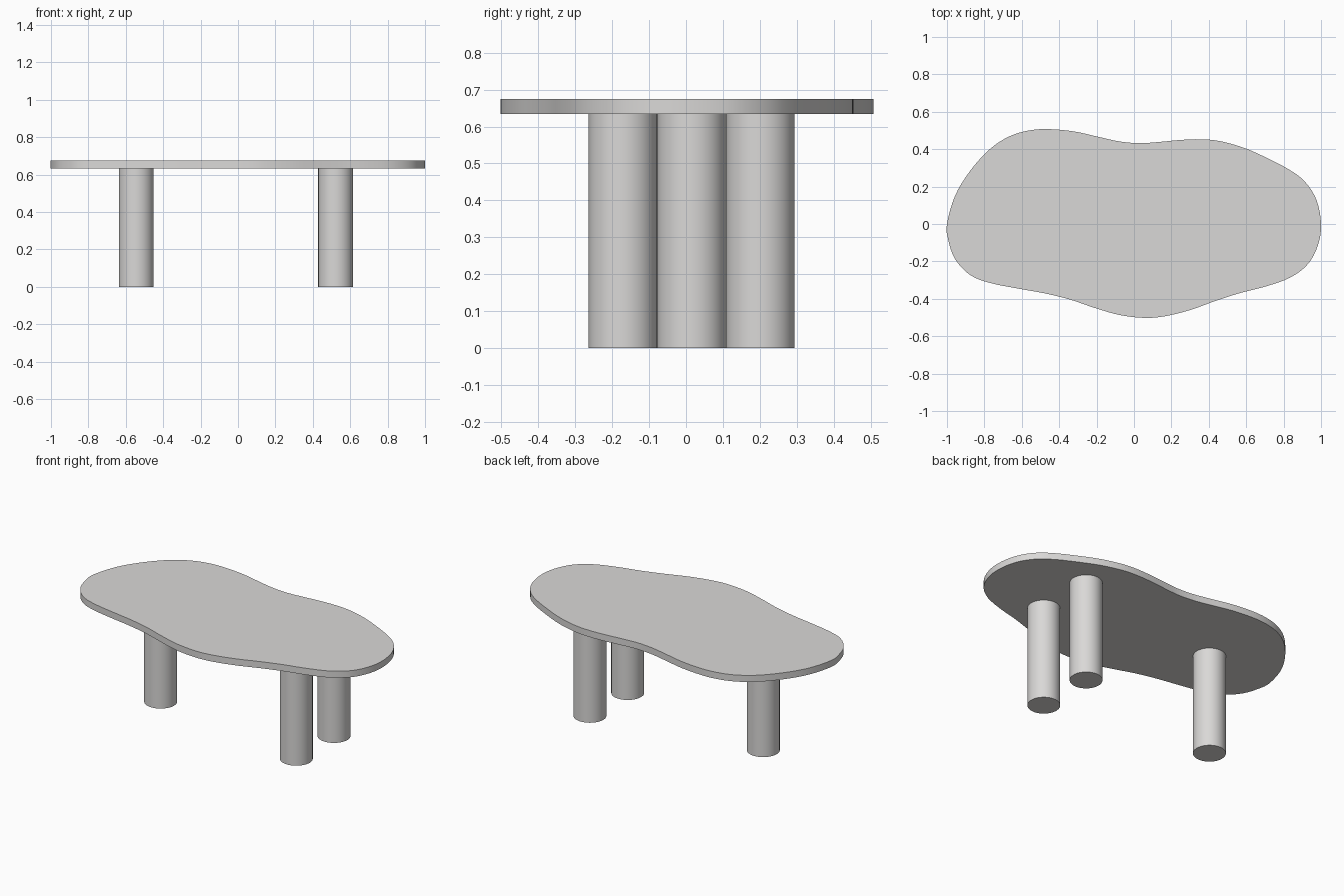
import bpy, bmesh
from mathutils import Vector

if "Cube" in bpy.data.objects:
    bpy.data.objects.remove(bpy.data.objects["Cube"])

mat = bpy.data.materials.new("warm light grey")
mat.diffuse_color = (0.70, 0.69, 0.68, 1)
mat.use_nodes = True
mat.node_tree.nodes["Principled BSDF"].inputs["Base Color"].default_value = mat.diffuse_color

TOP, UNDER = 0.675, 0.634

# Freeform outline of the table top, clockwise from the left end
OUTLINE = [(-1.0, 0.0), (-0.957, 0.15), (-0.877, 0.283), (-0.77, 0.401),
           (-0.663, 0.47), (-0.556, 0.501), (-0.45, 0.507), (-0.316, 0.494),
           (-0.182, 0.464), (-0.075, 0.441), (0.032, 0.432), (0.139, 0.439),
           (0.246, 0.449), (0.353, 0.453), (0.46, 0.443), (0.594, 0.405),
           (0.727, 0.345), (0.834, 0.288), (0.914, 0.226), (0.976, 0.128),
           (1.0, 0.0), (0.984, -0.112), (0.93, -0.214), (0.834, -0.287),
           (0.7, -0.335), (0.567, -0.369), (0.433, -0.412), (0.3, -0.46),
           (0.166, -0.493), (0.059, -0.502), (-0.075, -0.487), (-0.209, -0.449),
           (-0.342, -0.404), (-0.476, -0.371), (-0.61, -0.347), (-0.77, -0.315),
           (-0.877, -0.272), (-0.957, -0.187), (-0.993, -0.085)]


def smooth_loop(pts, steps):
    """Closed Catmull-Rom curve through the points."""
    p = [Vector(q) for q in pts]
    n, out = len(p), []
    for i in range(n):
        a, b, c, d = p[i - 1], p[i], p[(i + 1) % n], p[(i + 2) % n]
        for k in range(steps):
            t = k / steps
            out.append(0.5 * (2 * b + (c - a) * t + (2 * a - 5 * b + 4 * c - d) * t**2
                              + (3 * b - a - 3 * c + d) * t**3))
    return out


def finish(obj):
    obj.data.materials.append(mat)
    bpy.ops.object.select_all(action='DESELECT')
    obj.select_set(True)
    bpy.context.view_layer.objects.active = obj
    bpy.ops.object.shade_smooth_by_angle()


# Table top: extruded outline
bm = bmesh.new()
face = bm.faces.new([bm.verts.new((v.x, v.y, UNDER)) for v in smooth_loop(OUTLINE, 4)])
ext = bmesh.ops.extrude_face_region(bm, geom=[face])
for v in ext["geom"]:
    if isinstance(v, bmesh.types.BMVert):
        v.co.z = TOP
bmesh.ops.recalc_face_normals(bm, faces=bm.faces)
mesh = bpy.data.meshes.new("table_top")
bm.to_mesh(mesh)
bm.free()
table_top = bpy.data.objects.new("table_top", mesh)
bpy.context.collection.objects.link(table_top)
finish(table_top)

# Three round legs
for name, x, y in (("left_leg", -0.544, 0.015),
                   ("front_right_leg", 0.522, -0.171),
                   ("back_right_leg", 0.522, 0.201)):
    bpy.ops.mesh.primitive_cylinder_add(vertices=64, radius=0.093, depth=UNDER,
                                        location=(x, y, UNDER / 2))
    leg = bpy.context.object
    leg.name = name
    finish(leg)
